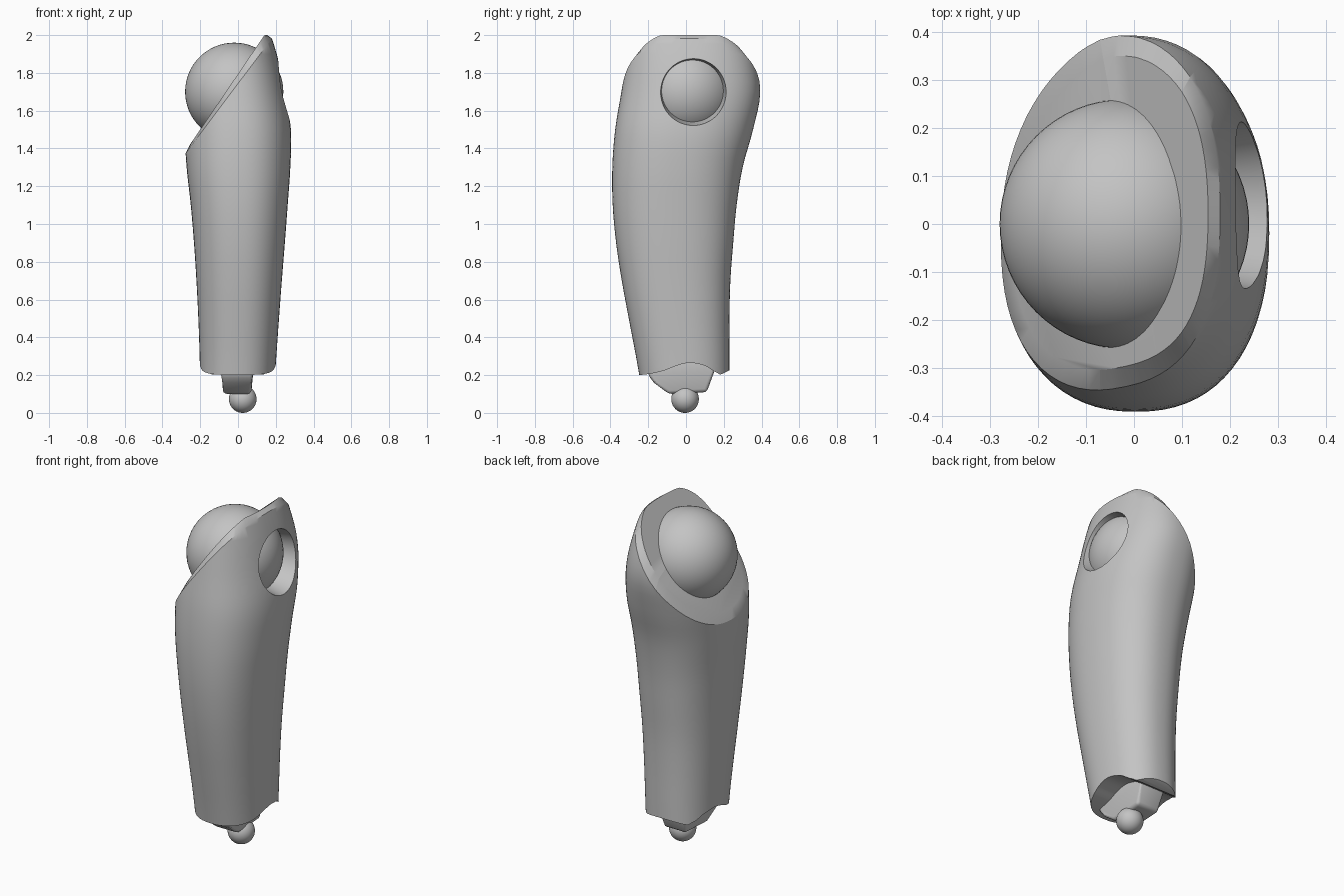
import bpy, bmesh, math
from mathutils import Matrix, Vector

if "Cube" in bpy.data.objects:
    bpy.data.objects.remove(bpy.data.objects["Cube"], do_unlink=True)

grey = bpy.data.materials.new("plain grey")
grey.use_nodes = True
grey.diffuse_color = (0.55, 0.55, 0.55, 1)
grey.node_tree.nodes["Principled BSDF"].inputs["Base Color"].default_value = grey.diffuse_color


def make(name, bm):
    bmesh.ops.recalc_face_normals(bm, faces=bm.faces)
    mesh = bpy.data.meshes.new(name)
    bm.to_mesh(mesh)
    bm.free()
    mesh.materials.append(grey)
    ob = bpy.data.objects.new(name, mesh)
    bpy.context.collection.objects.link(ob)
    return ob


def activate(ob):
    bpy.ops.object.select_all(action='DESELECT')
    ob.select_set(True)
    bpy.context.view_layer.objects.active = ob


def smooth(ob, angle=30):
    activate(ob)
    bpy.ops.object.shade_smooth_by_angle(angle=math.radians(angle))


def prism(name, profile, x0, x1):
    """Closed (y, z) profile extruded along x."""
    bm = bmesh.new()
    a, b = ([bm.verts.new((x, y, z)) for y, z in profile] for x in (x0, x1))
    bm.faces.new(a)
    bm.faces.new(b)
    n = len(a)
    for i in range(n):
        j = (i + 1) % n
        bm.faces.new((a[i], a[j], b[j], b[i]))
    return make(name, bm)


def ball(name, radius, centre):
    bm = bmesh.new()
    bmesh.ops.create_uvsphere(bm, u_segments=64, v_segments=32, radius=radius,
                              matrix=Matrix.Translation(centre))
    smooth(make(name, bm), 60)


def cut(ob, cutter):
    cutter.hide_render = True
    mod = ob.modifiers.new("cut", 'BOOLEAN')
    mod.operation = 'DIFFERENCE'
    mod.solver = 'EXACT'
    mod.object = cutter
    activate(ob)
    bpy.ops.object.modifier_apply(modifier=mod.name)
    bpy.data.objects.remove(cutter, do_unlink=True)


def spline(rows, steps):
    """Smooth curve through the rows."""
    pts = [Vector(r) for r in rows]
    out = []
    for i in range(len(pts) - 1):
        p, q = pts[i], pts[i + 1]
        o, r = pts[max(i - 1, 0)], pts[min(i + 2, len(pts) - 1)]
        for k in range(steps):
            t = k / steps
            out.append(p + (q - o) * t / 2 + (2 * o - 5 * p + 4 * q - r) * t * t / 2
                       + (3 * p - o - 3 * q + r) * t ** 3 / 2)
    return out + [pts[-1]]


# Body: sections as z, left x, right x, front y, back y
SECTIONS = [
    (0.1, -.2, .19, -.23, .23), (0.3, -.203, .203, -.265, .23), (0.5, -.21, .217, -.303, .23),
    (0.7, -.22, .232, -.34, .235), (0.9, -.233, .248, -.37, .25), (1.1, -.25, .263, -.388, .268),
    (1.3, -.272, .277, -.39, .3), (1.5, -.283, .28, -.375, .355), (1.7, -.28, .25, -.342, .393),
    (1.9, -.26, .205, -.31, .36), (2.1, -.24, .14, -.28, .3)]


def power(v):
    return math.copysign(abs(v) ** (2 / 2.3), v)


bm = bmesh.new()
SIDES = 72
rings = []
for row in spline([(s[0], *s[1:]) for s in SECTIONS], 4):
    z, xa, xb, ya, yb = row
    ring = []
    for k in range(SIDES):
        t = 2 * math.pi * k / SIDES
        ring.append(bm.verts.new(((xa + xb) / 2 + (xb - xa) / 2 * power(math.cos(t)),
                                  (ya + yb) / 2 + (yb - ya) / 2 * power(math.sin(t)), z)))
    rings.append(ring)
for lo, hi in zip(rings, rings[1:]):
    for k in range(SIDES):
        j = (k + 1) % SIDES
        bm.faces.new((lo[k], lo[j], hi[j], hi[k]))
bm.faces.new(rings[0])
bm.faces.new(rings[-1])

# Slanted top with a chamfered rim that fades towards the low end
slope = 1.333
res = bmesh.ops.bisect_plane(bm, geom=bm.verts[:] + bm.edges[:] + bm.faces[:], dist=1e-5,
                             plane_co=(0.17, 0, 1.97), plane_no=(-slope, 0, 1), clear_outer=True)
edges = [e for e in res["geom_cut"] if isinstance(e, bmesh.types.BMEdge)]
cap = bmesh.ops.contextual_create(bm, geom=edges)["faces"][0]
bmesh.ops.recalc_face_normals(bm, faces=bm.faces)
bmesh.ops.inset_region(bm, faces=[cap], thickness=0.042, use_even_offset=True)
for v in cap.verts:
    v.co.z = min(2.0, 2.0 + 1.47 * (v.co.x - 0.14))
body = make("body_shell", bm)

# Round side opening, tapering inwards
bm = bmesh.new()
bmesh.ops.create_cone(bm, cap_ends=True, segments=64, radius1=0.154, radius2=0.196, depth=0.21,
                      matrix=Matrix.Translation((0.235, 0.04, 1.705)) @ Matrix.Rotation(math.pi / 2, 4, 'Y'))
cut(body, make("opening_cutter", bm))

# Wavy underside
wave = spline([(-.5, .19), (-.25, .2), (-.13, .22), (-.05, .25), (.02, .265),
               (.1, .25), (.16, .215), (.22, .22), (.5, .4)], 5)
cut(body, prism("underside_cutter", [tuple(p) for p in wave] + [(.5, 0), (-.5, 0)], -.5, .5))
smooth(body)

# Large ball seated in the slanted top, also showing through the side opening
ball("top_ball", 0.26, (-0.02, 0, 1.7))

# Connector block under the body
block = prism("connector_block", [(-.2, .3), (-.2, .2), (-.17, .16), (-.09, .1), (.11, .11),
                                  (.15, .22), (.15, .3)], -0.09, 0.08)
for v in block.data.vertices:
    if v.co.z < 0.15:
        v.co.x *= 0.85
bevel = block.modifiers.new("bevel", 'BEVEL')
bevel.width = 0.018
bevel.segments = 3
activate(block)
bpy.ops.object.modifier_apply(modifier=bevel.name)
smooth(block)

# Small joint ball at the bottom
ball("joint_ball", 0.073, (0.025, -0.005, 0.073))
